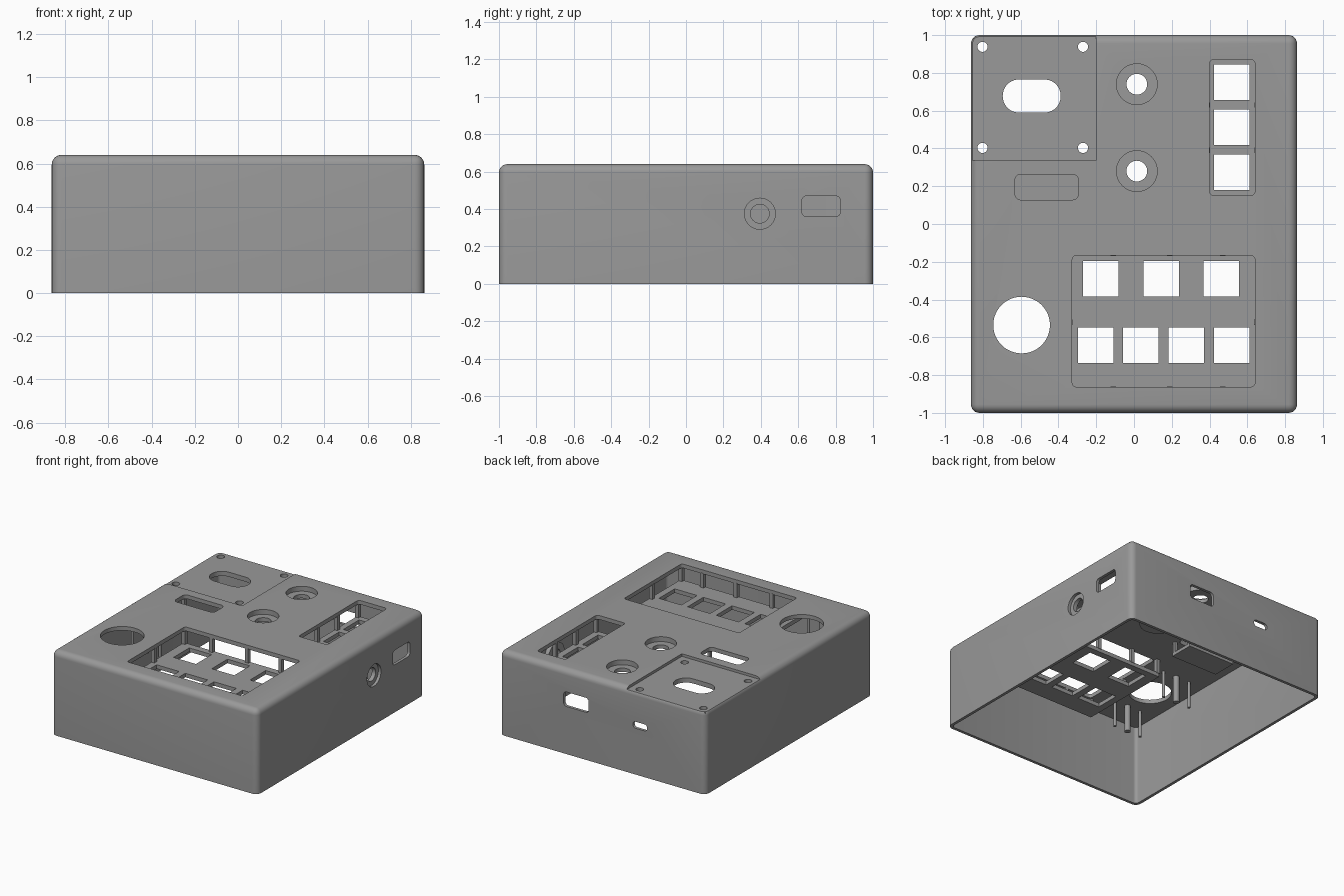
import bpy, bmesh, math
from mathutils import Matrix, Vector

if "Cube" in bpy.data.objects:
    bpy.data.objects.remove(bpy.data.objects["Cube"])

grey = bpy.data.materials.new("case_grey")
grey.diffuse_color = (0.32, 0.32, 0.32, 1)
grey.use_nodes = True
grey.node_tree.nodes["Principled BSDF"].inputs["Base Color"].default_value = grey.diffuse_color


def finish(name, bm):
    bmesh.ops.recalc_face_normals(bm, faces=bm.faces[:])
    me = bpy.data.meshes.new(name)
    bm.to_mesh(me)
    bm.free()
    ob = bpy.data.objects.new(name, me)
    bpy.context.collection.objects.link(ob)
    me.materials.append(grey)
    return ob


def box(name, x, y, z, r=0, axis=2, segs=5, pick=None):
    """Box from (min, max) ranges; edges along one axis (or picked ones) rounded."""
    bm = bmesh.new()
    bmesh.ops.create_cube(bm, size=1)
    for v in bm.verts:
        v.co = Vector([(lo + hi) / 2 + c * (hi - lo) for c, (lo, hi) in zip(v.co, (x, y, z))])
    if r:
        along = lambda e: abs((e.verts[0].co - e.verts[1].co).normalized()[axis]) > 0.9
        edges = [e for e in bm.edges if (pick or along)(e)]
        bmesh.ops.bevel(bm, geom=edges, offset=r, segments=segs, profile=0.5,
                        affect='EDGES', clamp_overlap=True)
    return finish(name, bm)


def rod(name, c, r, length, axis='Z', segs=32):
    """Cylinder centred on c."""
    bm = bmesh.new()
    rot = Matrix.Rotation(math.pi / 2, 4, 'Y') if axis == 'X' else Matrix()
    bmesh.ops.create_cone(bm, cap_ends=True, segments=segs, radius1=r, radius2=r,
                          depth=length, matrix=Matrix.Translation(c) @ rot)
    return finish(name, bm)


def combine(ob, others, op='DIFFERENCE'):
    for other in others:
        m = ob.modifiers.new("bool", 'BOOLEAN')
        m.operation, m.solver, m.object = op, 'EXACT', other
        bpy.context.view_layer.objects.active = ob
        bpy.ops.object.modifier_apply(modifier=m.name)
        bpy.data.objects.remove(other, do_unlink=True)


def smooth(ob):
    bpy.ops.object.select_all(action='DESELECT')
    ob.select_set(True)
    bpy.context.view_layer.objects.active = ob
    bpy.ops.object.shade_smooth_by_angle(angle=math.radians(30))


TOP, IN = 0.64, 0.61          # outer top, ceiling
DECK = (0.475, 0.505)         # sunken key decks
THRU = (0.4, 0.8)
KEY = 0.094                   # half size of a key hole
KNOBS = [(0.015, 0.74), (0.015, 0.28)]

# Open-bottom shell with rounded top and corners
shell = box("shell", (-0.863, 0.863), (-1, 1), (0, TOP), 0.045, segs=6,
            pick=lambda e: max(v.co.z for v in e.verts) > 0.1)
combine(shell, [box("cavity", (-0.841, 0.841), (-0.978, 0.978), (-0.2, IN), 0.025)])

# Thickened pads behind recesses
pads = [box("corner_pad", (-0.85, -0.18), (0.315, 0.985), (0.585, 0.617))]
pads += [rod("knob_pad", (x, y, 0.597), 0.13, 0.045) for x, y in KNOBS]
pads.append(rod("jack_pad", (0.83, 0.395, 0.375), 0.1, 0.04, 'X'))
combine(shell, pads, 'UNION')

# Openings in the top
cuts = [
    box("corner_recess", (-1, -0.2), (0.335, 1.1), (0.62, 0.8)),
    box("corner_slot", (-0.695, -0.388), (0.59, 0.765), THRU, 0.086, segs=10),
    box("key_opening", (-0.327, 0.64), (-0.862, -0.168), (0.55, 0.8), 0.02),
    box("side_key_opening", (0.40, 0.64), (0.152, 0.87), (0.55, 0.8), 0.02),
    box("display_opening", (-0.63, -0.295), (0.128, 0.263), (0.55, 0.8), 0.03),
    rod("dial_hole", (-0.595, -0.535, 0.6), 0.15, 0.4, segs=48),
]
cuts += [rod("screw_hole", (x, y, 0.6), 0.027, 0.4, segs=20)
         for x in (-0.802, -0.27) for y in (0.938, 0.403)]
for x, y in KNOBS:
    cuts += [rod("knob_recess", (x, y, 0.703), 0.108, 0.2, segs=40),
             rod("knob_hole", (x, y, 0.6), 0.055, 0.4)]

# Openings in the right and back walls
cuts += [
    rod("jack_recess", (0.941, 0.395, 0.375), 0.083, 0.2, 'X'),
    rod("jack_hole", (0.85, 0.395, 0.375), 0.05, 0.3, 'X'),
    box("side_window", (0.7, 1), (0.62, 0.825), (0.36, 0.47), 0.025, 0),
    box("back_window", (0.115, 0.325), (0.9, 1.1), (0.36, 0.47), 0.025, 1),
    box("back_slot", (-0.375, -0.255), (0.9, 1.1), (0.35, 0.4), 0.024, 1),
]
combine(shell, cuts)
smooth(shell)


def deck(name, x, y, keys):
    """Sunken plate with square key holes."""
    ob = box(name, x, y, DECK)
    combine(ob, [box("key_hole", (kx - KEY, kx + KEY), (ky - KEY, ky + KEY), THRU)
                 for kx, ky in keys])
    return ob


# Main key deck: row of three above a row of four
deck("key_deck", (-0.35, 0.663), (-0.885, -0.145),
     [(x, -0.29) for x in (-0.177, 0.143, 0.463)] +
     [(x, -0.643) for x in (-0.203, 0.037, 0.277, 0.517)])

# Side key deck: column of three
deck("side_key_deck", (0.378, 0.663), (0.13, 0.892),
     [(0.517, y) for y in (0.273, 0.512, 0.75)])

# Display shelf below the small opening
box("display_shelf", (-0.66, -0.265), (0.10, 0.29), (0.5, 0.525))

# Posts carrying the decks and the shelf
posts = [(x, y) for x in (-0.34, -0.11, 0.19, 0.47, 0.65) for y in (-0.155, -0.875)]
posts += [(x, -0.52) for x in (-0.34, 0.65)]
posts += [(x, y) for x in (0.388, 0.653) for y in (0.14, 0.39, 0.63, 0.882)]
for x, y in posts:
    box("deck_post", (x - 0.014, x + 0.014), (y - 0.014, y + 0.014), (0.5, 0.615))
for x in (-0.645, -0.28):
    for y in (0.115, 0.275):
        box("shelf_post", (x - 0.012, x + 0.012), (y - 0.012, y + 0.012), (0.52, 0.615))

# Hanging mounting pins around the dial hole
for y in (-0.25, -0.78):
    for x, r in ((-0.48, 0.011), (-0.595, 0.022), (-0.71, 0.011)):
        smooth(rod("dial_pin", (x, y, 0.51), r, 0.21, segs=16))
